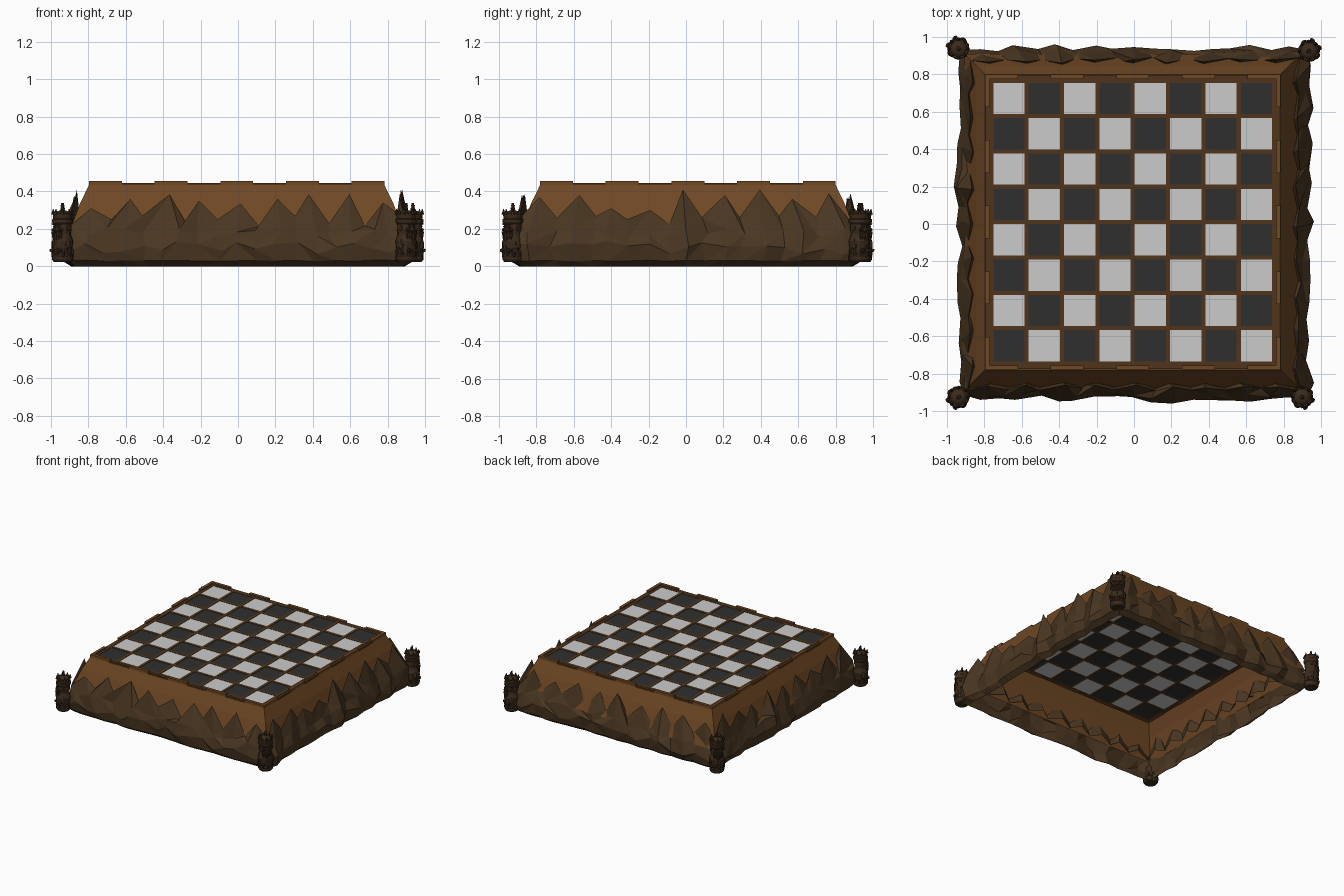
import bpy, bmesh, math, random
from mathutils import Matrix, Vector

if "Cube" in bpy.data.objects:
    bpy.data.objects.remove(bpy.data.objects["Cube"])

random.seed(4)
CX, CY = -0.007, 0.01          # board centre
PITCH, TILE = 0.189, 0.167


def mat(name, col):
    m = bpy.data.materials.new(name)
    m.diffuse_color = (*col, 1)
    m.use_nodes = True
    m.node_tree.nodes["Principled BSDF"].inputs["Base Color"].default_value = m.diffuse_color
    return m


WOOD = mat("wood", (0.16, 0.065, 0.018))
DARK_WOOD = mat("dark_wood", (0.08, 0.036, 0.011))
ROCK = mat("rock", (0.07, 0.038, 0.016))
CARVED = mat("carved_wood", (0.045, 0.024, 0.012))
BLACK = mat("dark_tile", (0.028, 0.028, 0.028))


def finish(bm, name, material=None):
    bmesh.ops.recalc_face_normals(bm, faces=bm.faces[:])
    me = bpy.data.meshes.new(name)
    bm.to_mesh(me)
    bm.free()
    ob = bpy.data.objects.new(name, me)
    bpy.context.collection.objects.link(ob)
    if material:
        me.materials.append(material)
    return ob


def box(bm, x0, x1, y0, y1, z0, z1):
    m = Matrix.Translation(((x0 + x1) / 2, (y0 + y1) / 2, (z0 + z1) / 2)) @ \
        Matrix.Diagonal((x1 - x0, y1 - y0, z1 - z0, 1))
    bmesh.ops.create_cube(bm, size=1, matrix=m)


def ball(bm, loc, scale):
    m = Matrix.Translation(loc) @ Matrix.Diagonal((*scale, 1))
    bmesh.ops.create_icosphere(bm, subdivisions=1, radius=1, matrix=m)


def cone(bm, loc, r1, r2, h, rot=Matrix(), segs=6):
    bmesh.ops.create_cone(bm, cap_ends=True, segments=segs, radius1=r1, radius2=r2,
                          depth=h, matrix=Matrix.Translation(loc) @ rot)


# Chequered tiles, light in the top left corner
light, dark = bmesh.new(), bmesh.new()
for i in range(8):
    for j in range(8):
        x, y = CX + (i - 3.5) * PITCH, CY + (j - 3.5) * PITCH
        h = TILE / 2
        box(light if (i + j) % 2 else dark, x - h, x + h, y - h, y + h, 0.426, 0.443)
finish(light, "light_tiles")
finish(dark, "dark_tiles", BLACK)

# Wooden strips between the tiles
bm = bmesh.new()
w, L = (PITCH - TILE) / 2, 4 * PITCH + 0.011
for i in range(9):
    p = (i - 4) * PITCH
    box(bm, CX + p - w, CX + p + w, CY - L, CY + L, 0.427, 0.446)
    box(bm, CX - L, CX + L, CY + p - w, CY + p + w, 0.427, 0.4455)
finish(bm, "tile_strips", DARK_WOOD)

# Edge planks: nine per side, alternately raised and sunk
hi, lo = bmesh.new(), bmesh.new()
OUT, IN = 0.79, 0.766
step = 2 * OUT / 9
for k in range(4):
    for i in range(9):
        raised = i % 2 == 0
        b = bmesh.new()
        a0 = -OUT + i * step
        a1 = a0 + step
        if i == 8:
            a1 = IN     # the corner belongs to the neighbouring side
        if raised:
            box(b, a0, a1, -OUT, -IN, 0.427, 0.456)
        else:
            box(b, a0, a1, -OUT + 0.004, -IN, 0.427, 0.444)
        b.transform(Matrix.Translation((CX, CY, 0)) @ Matrix.Rotation(k * math.pi / 2, 4, 'Z'))
        tmp = bpy.data.meshes.new("tmp")
        b.to_mesh(tmp)
        b.free()
        (hi if raised else lo).from_mesh(tmp)
        bpy.data.meshes.remove(tmp)
finish(hi, "raised_edge_planks", WOOD)
finish(lo, "sunk_edge_planks", DARK_WOOD)

# Sloping wooden skirt under the board, open below
bm = bmesh.new()
rings = []
for half, z in ((0.768, 0.430), (0.79, 0.434), (0.838, 0.335), (0.90, 0.17)):
    rings.append([bm.verts.new((CX + sx * half, CY + sy * half, z))
                  for sx, sy in ((-1, -1), (1, -1), (1, 1), (-1, 1))])
for a, b in zip(rings, rings[1:]):
    for i in range(4):
        bm.faces.new((a[i], a[(i + 1) % 4], b[(i + 1) % 4], b[i]))
finish(bm, "sloping_skirt", WOOD)

# Jagged rock wall: nine spikes per side, order front, right, back, left
heights = [
    (0.31, 0.36, 0.385, 0.35, 0.335, 0.36, 0.385, 0.385, 0.34),
    (0.37, 0.38, 0.31, 0.30, 0.41, 0.38, 0.41, 0.36, 0.39),
    (0.38, 0.33, 0.37, 0.35, 0.39, 0.34, 0.37, 0.36, 0.35),
    (0.41, 0.36, 0.34, 0.38, 0.35, 0.37, 0.33, 0.38, 0.40)]
R = random.uniform
bm = bmesh.new()
cols = []
N = 18
for k in range(4):
    rot = Matrix.Rotation(k * math.pi / 2, 3, 'Z')
    for i in range(N):
        peak = i % 2 == 1
        tip = heights[k][i // 2] if peak else R(0.21, 0.27)
        bulge = R(-0.018, 0.014) + (0.008 if peak else -0.004)
        slide = 0 if i == 0 else 1
        rows = [  # half width, height
            (0.882 + bulge * 0.5, 0.0),
            (0.922 + bulge, 0.03 + R(-0.003, 0.003)),
            (0.938 + bulge + R(-0.008, 0.008), 0.10 + R(-0.035, 0.035)),
            (0.915 + bulge + R(-0.015, 0.015), 0.185 + R(-0.03, 0.025)),
            (0.868 + R(-0.008, 0.012) if peak else 0.885 + R(-0.01, 0.01), tip),
            (0.838 if peak else 0.86, 0.20 if peak else 0.16)]
        col = []
        t = -1 + 2 * i / N
        for r, (half, z) in enumerate(rows):
            tt = t + slide * R(-0.022, 0.022) * (r > 1)
            v = rot @ Vector((tt * half, -half, z))
            col.append(bm.verts.new(v))
        cols.append(col)
for c, col in enumerate(cols):
    nxt = cols[(c + 1) % len(cols)]
    for r in range(len(col) - 1):
        a, b, d, e = col[r], nxt[r], nxt[r + 1], col[r + 1]
        if random.random() < 0.5:
            bm.faces.new((a, b, d)), bm.faces.new((a, d, e))
        else:
            bm.faces.new((a, b, e)), bm.faces.new((b, d, e))
finish(bm, "rock_wall", ROCK)


# Carved crowned figure, facing -y, built around the origin
def figure(name, x, y, angle):
    bm = bmesh.new()
    prof = [(0, .022), (.046, .022), (.056, .035), (.058, .055), (.05, .065), (.053, .10),
            (.057, .135), (.047, .16), (.044, .175), (.049, .20), (.048, .225), (.056, .235),
            (.057, .25), (.05, .255), (.054, .285), (.044, .282), (.03, .293), (.012, .30), (0, .30)]
    vs = [bm.verts.new((r, 0, z)) for r, z in prof]
    es = [bm.edges.new(p) for p in zip(vs, vs[1:])]
    bmesh.ops.spin(bm, geom=vs + es, cent=(0, 0, 0), axis=(0, 0, 1),
                   angle=2 * math.pi, steps=14, use_merge=True)
    bmesh.ops.remove_doubles(bm, verts=bm.verts[:], dist=0.0005)
    # crown points and top ornament
    for i in range(8):
        a = i * math.pi / 4
        cone(bm, (.05 * math.cos(a), .05 * math.sin(a), .292), .011, .002, .028)
    ball(bm, (0, 0, .308), (.014, .014, .012))
    box(bm, -.005, .005, -.005, .005, .31, .337)
    box(bm, -.012, .012, -.004, .004, .32, .328)
    # face: nose, brows, eyes, cheeks, moustache
    cone(bm, (0, -.05, .205), .013, .005, .035, segs=5)
    for s in (-1, 1):
        ball(bm, (s * .02, -.046, .226), (.016, .01, .006))
        ball(bm, (s * .019, -.045, .212), (.008, .007, .006))
        ball(bm, (s * .026, -.04, .195), (.014, .013, .011))
        ball(bm, (s * .017, -.05, .182), (.017, .01, .007))
        # ears, arms and hands
        ball(bm, (s * .048, -.008, .205), (.008, .012, .016))
        ball(bm, (s * .051, -.012, .115), (.014, .02, .033))
        ball(bm, (s * .026, -.053, .085), (.018, .012, .012))
    # beard locks
    flip = Matrix.Rotation(math.pi, 4, 'X')
    for bx, h in ((-.026, .055), (-.013, .075), (0, .09), (.013, .075), (.026, .055)):
        cone(bm, (bx, -.052 + abs(bx) * .4, .178 - h / 2), .011, .003, h, flip)
    # robe folds
    for i in range(9):
        a = i * 2 * math.pi / 9
        ball(bm, (.051 * math.cos(a), .051 * math.sin(a), .07), (.01, .01, .034))
    ob = finish(bm, name, CARVED)
    ob.location = (x, y, 0)
    ob.rotation_euler = (0, 0, angle)


q = math.pi / 4
figure("front_left_figure", -.938, -.925, -q)
figure("front_right_figure", .898, -.925, q)
figure("back_right_figure", .935, .925, 3 * q)
figure("back_left_figure", -.938, .938, -3 * q)
